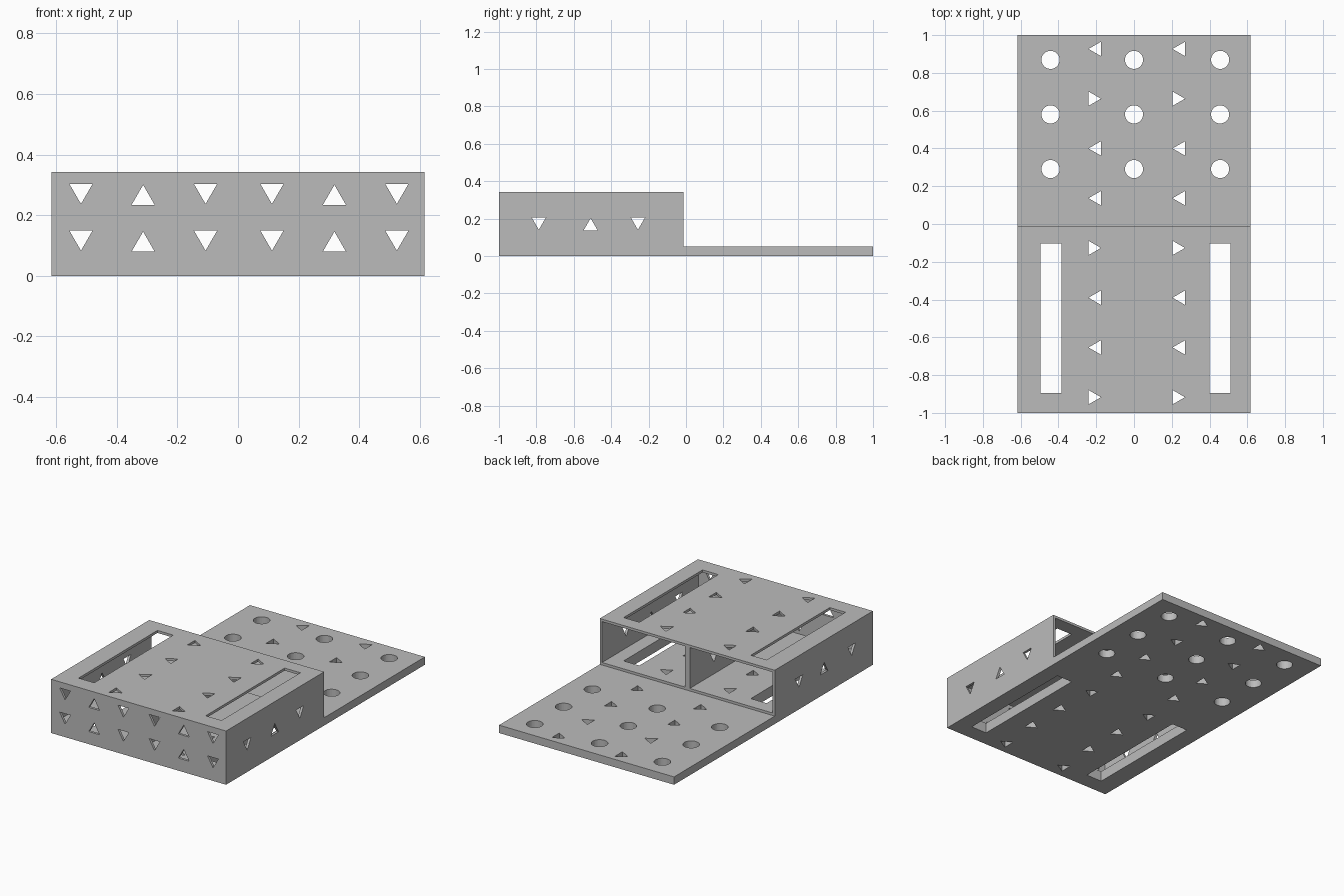
import bpy, bmesh, math

if "Cube" in bpy.data.objects:
    bpy.data.objects.remove(bpy.data.objects["Cube"], do_unlink=True)

W = 0.616        # half width
H = 0.342        # housing height
PLATE = 0.05     # base plate thickness
T = 0.016        # housing wall thickness
BACK = -0.013    # open end of the housing
UP, DOWN, LEFT, RIGHT = math.pi / 2, -math.pi / 2, math.pi, 0

grey = bpy.data.materials.new("plain grey")
grey.use_nodes = True
grey.diffuse_color = (0.5, 0.5, 0.5, 1)
grey.node_tree.nodes["Principled BSDF"].inputs["Base Color"].default_value = (0.5, 0.5, 0.5, 1)


def prism(bm, outline, axis, a, b):
    """Extrude a 2D outline along an axis from a to b."""
    def place(u, v, w):
        return {"x": (w, u, v), "y": (u, w, v), "z": (u, v, w)}[axis]
    low = [bm.verts.new(place(u, v, a)) for u, v in outline]
    high = [bm.verts.new(place(u, v, b)) for u, v in outline]
    bm.faces.new(low)
    bm.faces.new(high)
    n = len(outline)
    for i in range(n):
        j = (i + 1) % n
        bm.faces.new((low[i], low[j], high[j], high[i]))


def ngon(u, v, r, n, turn=0):
    return [(u + r * math.cos(turn + math.tau * i / n),
             v + r * math.sin(turn + math.tau * i / n)) for i in range(n)]


def triangle(u, v, turn):
    return ngon(u, v, 0.044, 3, turn)


def rect(u0, u1, v0, v1):
    return [(u0, v0), (u1, v0), (u1, v1), (u0, v1)]


def make(name, prisms):
    bm = bmesh.new()
    for p in prisms:
        prism(bm, *p)
    bmesh.ops.recalc_face_normals(bm, faces=bm.faces)
    mesh = bpy.data.meshes.new(name)
    bm.to_mesh(mesh)
    bm.free()
    mesh.materials.append(grey)
    obj = bpy.data.objects.new(name, mesh)
    bpy.context.scene.collection.objects.link(obj)
    return obj


# Base plate and raised housing as one stepped profile
side = [(-1, 0), (1, 0), (1, PLATE), (BACK, PLATE), (BACK, H), (-1, H)]
body = make("plate_and_housing", [(side, "x", -W, W)])

# Two compartments either side of the divider, open at the back
bays = [(rect(s * 0.0175, s * (W - T), PLATE + T, H - T), "y", -1 + T, 0.1)
        for s in (-1, 1)]

# Vertical holes: slots, round holes, triangles
vertical = [rect(-0.496, -0.385, -0.896, -0.102), rect(0.4, 0.511, -0.896, -0.102)]
vertical += [ngon(x, y, 0.048, 32) for x in (-0.442, 0, 0.456) for y in (0.291, 0.58, 0.869)]
for i, turn in enumerate((RIGHT, LEFT, LEFT, RIGHT, LEFT, LEFT, RIGHT, LEFT)):
    shift = 0.011 if turn == LEFT else -0.011
    for x in (-0.208, 0.237):
        vertical.append(triangle(x + shift, -0.917 + i * 0.2634, turn))

# Triangles across the side walls and divider
across = [triangle(-0.787, 0.184, DOWN), triangle(-0.51, 0.158, UP),
          triangle(-0.257, 0.184, DOWN)]

# Two rows of triangles in the front wall
front = []
for i, x in enumerate((-0.518, -0.313, -0.107, 0.112, 0.318, 0.524)):
    for z in (0.127, 0.281):
        up = i in (1, 4)
        front.append(triangle(x, z - 0.025 if up else z, UP if up else DOWN))

cutters = [
    make("bay_cutter", bays),
    make("vertical_cutter", [(o, "z", -0.1, H + 0.1) for o in vertical]),
    make("side_cutter", [(o, "x", -W - 0.1, W + 0.1) for o in across]),
    make("front_cutter", [(o, "y", -1.1, -0.96) for o in front]),
]
bpy.context.view_layer.objects.active = body
for cutter in cutters:
    cutter.hide_render = True
    mod = body.modifiers.new(cutter.name, "BOOLEAN")
    mod.operation = "DIFFERENCE"
    mod.solver = "EXACT"
    mod.object = cutter
    bpy.ops.object.modifier_apply(modifier=mod.name)
    bpy.data.objects.remove(cutter, do_unlink=True)
